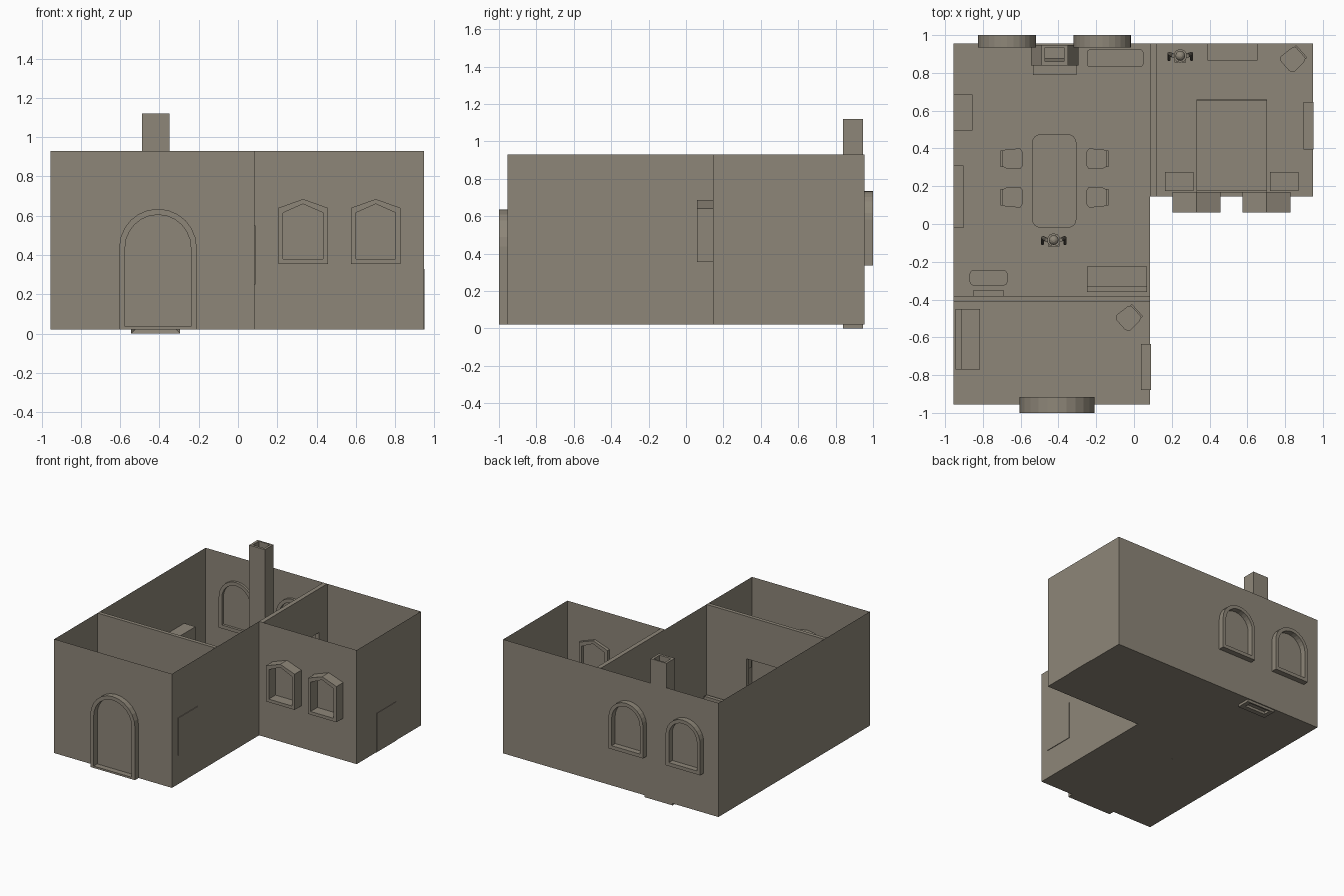
import bpy, bmesh, math
from mathutils import Matrix, Vector

if "Cube" in bpy.data.objects:
    bpy.data.objects.remove(bpy.data.objects["Cube"])

clay = bpy.data.materials.new("warm grey clay")
clay.diffuse_color = (0.27, 0.24, 0.19, 1)
clay.use_nodes = True
clay.node_tree.nodes["Principled BSDF"].inputs["Base Color"].default_value = clay.diffuse_color
FLOOR, TOP = 0.02, 0.93


def finish(name, bm, smooth=False):
    bmesh.ops.recalc_face_normals(bm, faces=bm.faces[:])
    me = bpy.data.meshes.new(name)
    bm.to_mesh(me)
    bm.free()
    me.materials.append(clay)
    ob = bpy.data.objects.new(name, me)
    bpy.context.collection.objects.link(ob)
    if smooth:
        for p in me.polygons:
            p.use_smooth = True
    return ob


def add_box(bm, x0, x1, y0, y1, z0, z1):
    m = Matrix.Translation(((x0 + x1) / 2, (y0 + y1) / 2, (z0 + z1) / 2))
    m = m @ Matrix.Diagonal((x1 - x0, y1 - y0, z1 - z0, 1))
    return bmesh.ops.create_cube(bm, size=1, matrix=m)["verts"]


def boxes(name, *dims):
    bm = bmesh.new()
    for d in dims:
        add_box(bm, *d)
    return finish(name, bm)


def bridge(bm, a, b):
    return [bm.faces.new((a[i], a[(i + 1) % len(a)], b[(i + 1) % len(a)], b[i]))
            for i in range(len(a))]


def add_prism(bm, pts, z0, z1):
    lo = [bm.verts.new((x, y, z0)) for x, y in pts]
    hi = [bm.verts.new((x, y, z1)) for x, y in pts]
    bridge(bm, lo, hi)
    bm.faces.new(lo)
    bm.faces.new(hi)


def rounded(x0, x1, y0, y1, r, n=4):
    pts = []
    for k, (cx, cy) in enumerate([(x1 - r, y1 - r), (x0 + r, y1 - r), (x0 + r, y0 + r), (x1 - r, y0 + r)]):
        for i in range(n + 1):
            a = math.pi / 2 * (k + i / n)
            pts.append((cx + r * math.cos(a), cy + r * math.sin(a)))
    return pts


# L-shaped shell: floor and thin outer walls
plan = [(-.955, -.955), (.085, -.955), (.085, .145), (.947, .145), (.947, .955), (-.955, .955)]
bm = bmesh.new()
lo = [bm.verts.new((x, y, FLOOR)) for x, y in plan]
hi = [bm.verts.new((x, y, TOP)) for x, y in plan]
bm.faces.new(lo)
bridge(bm, lo, hi)
finish("floor_and_outer_walls", bm)

# Inner walls with doorways
boxes("hall_partition", (-.955, -.62, -.41, -.38, FLOOR, TOP), (-.27, .085, -.41, -.38, FLOOR, TOP),
      (-.62, -.27, -.41, -.38, .59, TOP))
boxes("bedroom_partition", (.085, .12, .145, .5, FLOOR, TOP), (.085, .12, .85, .955, FLOOR, TOP),
      (.085, .12, .5, .85, .58, TOP))


# Door and window frames: arched or gabled ring standing out of the wall
def outline(cx, half, z0, spring, rise, n):
    pts = [(cx - half, z0), (cx + half, z0)]
    return pts + [(cx + half * math.cos(math.pi * i / n), spring + rise * math.sin(math.pi * i / n))
                  for i in range(n + 1)]


def frame(name, x0, x1, y0, y1, z0, spring, top, n, t=.028, sill=.028):
    cx, half = (x0 + x1) / 2, (x1 - x0) / 2
    out = outline(cx, half, z0, spring, top - spring, n)
    inn = outline(cx, half - t, z0 + sill, spring, top - spring - t * (n > 2), n)
    if n == 2:
        inn = [(x, z - (t if i > 1 else 0)) for i, (x, z) in enumerate(inn)]
    bm = bmesh.new()
    loops = [[bm.verts.new((x, y, z)) for x, z in p]
             for p, y in ((out, y0), (out, y1), (inn, y1), (inn, y0))]
    for i in range(4):
        bridge(bm, loops[i], loops[(i + 1) % 4])
    finish(name, bm)


frame("front_door_frame", -.605, -.21, -1, -.915, FLOOR, .437, .635, 12, .03, .015)
for i, x in enumerate((-.825, -.32)):
    frame(f"back_window_{i}", x, x + .305, .935, 1, .335, .583, .735, 14)
for i, x in enumerate((.205, .575)):
    frame(f"bedroom_window_{i}", x, x + .253, .06, .17, .355, .64, .685, 2, .025, .025)

# Fireplace body, sloped shoulders and hollow chimney as one loft
bm = bmesh.new()
rings = []
for x0, x1, y0, y1, z in [(-.545, -.295, .84, .947, 0), (-.545, -.295, .84, .947, .32),
                          (-.49, -.35, .84, .947, .41), (-.49, -.35, .84, .947, 1.12),
                          (-.47, -.37, .86, .935, 1.12), (-.47, -.37, .86, .935, .41),
                          (-.51, -.33, .88, .935, .3), (-.51, -.33, .88, .935, 0)]:
    rings.append([bm.verts.new(p) for p in ((x0, y0, z), (x1, y0, z), (x1, y1, z), (x0, y1, z))])
sides = [bridge(bm, rings[i], rings[(i + 1) % 8]) for i in range(8)]
bmesh.ops.recalc_face_normals(bm, faces=bm.faces[:])
bmesh.ops.inset_region(bm, faces=[sides[0][0]], thickness=.045, depth=-.03)
finish("fireplace_and_chimney", bm)
boxes("hearth", (-.535, -.305, .79, .84, FLOOR, .04))

# Box furniture along the walls
boxes("tall_cabinet", (-.955, -.855, .495, .685, FLOOR, .43))
boxes("low_shelf", (-.955, -.902, -.02, .31, FLOOR, .35))
boxes("wall_picture", (.038, .09, -.88, -.635, .25, .55))
boxes("dresser", (.897, .95, .395, .645, FLOOR, .33))
boxes("wardrobe", (.39, .655, .865, .955, FLOOR, .35))
boxes("screen", (-.85, -.69, -.38, -.35, .2, .3))
boxes("bed", (.33, .705, .175, .65, FLOOR, .13), (.33, .705, .165, .18, FLOOR, .22),
      (.33, .705, .65, .66, FLOOR, .15))
for i, x in enumerate((.165, .72)):
    boxes(f"nightstand_{i}", (x, x + .15, .175, .275, FLOOR, .13))
boxes("living_sofa", (-.25, .07, -.345, -.225, FLOOR, .12), (-.25, .07, -.36, -.33, FLOOR, .22))
boxes("hall_sofa", (-.93, -.815, -.77, -.45, FLOOR, .12), (-.945, -.91, -.77, -.45, FLOOR, .22))


# Tables with rounded tops
def table(name, x0, x1, y0, y1, h, r):
    bm = bmesh.new()
    add_prism(bm, rounded(x0, x1, y0, y1, r), h - .02, h)
    for x in (x0 + .03, x1 - .03):
        for y in (y0 + .03, y1 - .03):
            add_box(bm, x - .01, x + .01, y - .01, y + .01, FLOOR, h - .02)
    finish(name, bm)


table("dining_table", -.54, -.305, -.02, .475, .2, .045)
table("side_table", -.25, .05, .83, .925, .19, .02)
table("screen_table", -.87, -.67, -.325, -.245, .13, .02)


# Chairs: tapered seat, four legs, back posts and rails (back faces local +x)
def chair(name, x, y, angle):
    bm = bmesh.new()
    add_prism(bm, [(-.06, -.035), (-.045, -.055), (.03, -.05), (.05, -.04),
                   (.05, .04), (.03, .05), (-.045, .055), (-.06, .035)], .115, .13)
    for s in (-1, 1):
        add_box(bm, -.045, -.035, s * .04 - .005, s * .04 + .005, FLOOR, .115)
        add_box(bm, .046, .058, s * .038 - .006, s * .038 + .006, FLOOR, .25)
    for z in (.17, .22):
        add_box(bm, .048, .058, -.036, .036, z, z + .025)
    bm.transform(Matrix.Translation((x, y, 0)) @ Matrix.Rotation(math.radians(angle), 4, "Z"))
    finish(name, bm)


for i, y in enumerate((.345, .142)):
    chair(f"dining_chair_left_{i}", -.648, y, 180)
    chair(f"dining_chair_right_{i}", -.193, y, 0)
chair("hall_chair", -.025, -.495, 42)
chair("bedroom_chair", .845, .875, 42)


# Standing figures: legs, torso, arms and head
def limb(bm, a, b, r0, r1):
    a, b = Vector(a), Vector(b)
    d = b - a
    m = Matrix.Translation((a + b) / 2) @ d.to_track_quat("Z", "Y").to_matrix().to_4x4()
    bmesh.ops.create_cone(bm, cap_ends=True, segments=10, radius1=r0, radius2=r1, depth=d.length, matrix=m)


def figure(name, x, y):
    bm = bmesh.new()
    limb(bm, (0, 0, .2), (0, 0, .34), .028, .036)
    limb(bm, (0, 0, .34), (0, 0, .37), .014, .012)
    bmesh.ops.create_uvsphere(bm, u_segments=12, v_segments=8, radius=.026,
                              matrix=Matrix.Translation((0, 0, .385)))
    for s in (-1, 1):
        limb(bm, (s * .02, 0, FLOOR), (s * .016, 0, .21), .012, .018)
        limb(bm, (s * .036, 0, .33), (s * .058, .012, .25), .012, .01)
        limb(bm, (s * .058, .012, .25), (s * .06, -.02, .18), .01, .008)
        add_box(bm, s * .02 - .01, s * .02 + .01, -.035, .012, FLOOR, .035)
    bm.transform(Matrix.Translation((x, y, 0)))
    finish(name, bm)


figure("figure_by_table", -.425, -.085)
figure("figure_in_bedroom", .245, .89)
